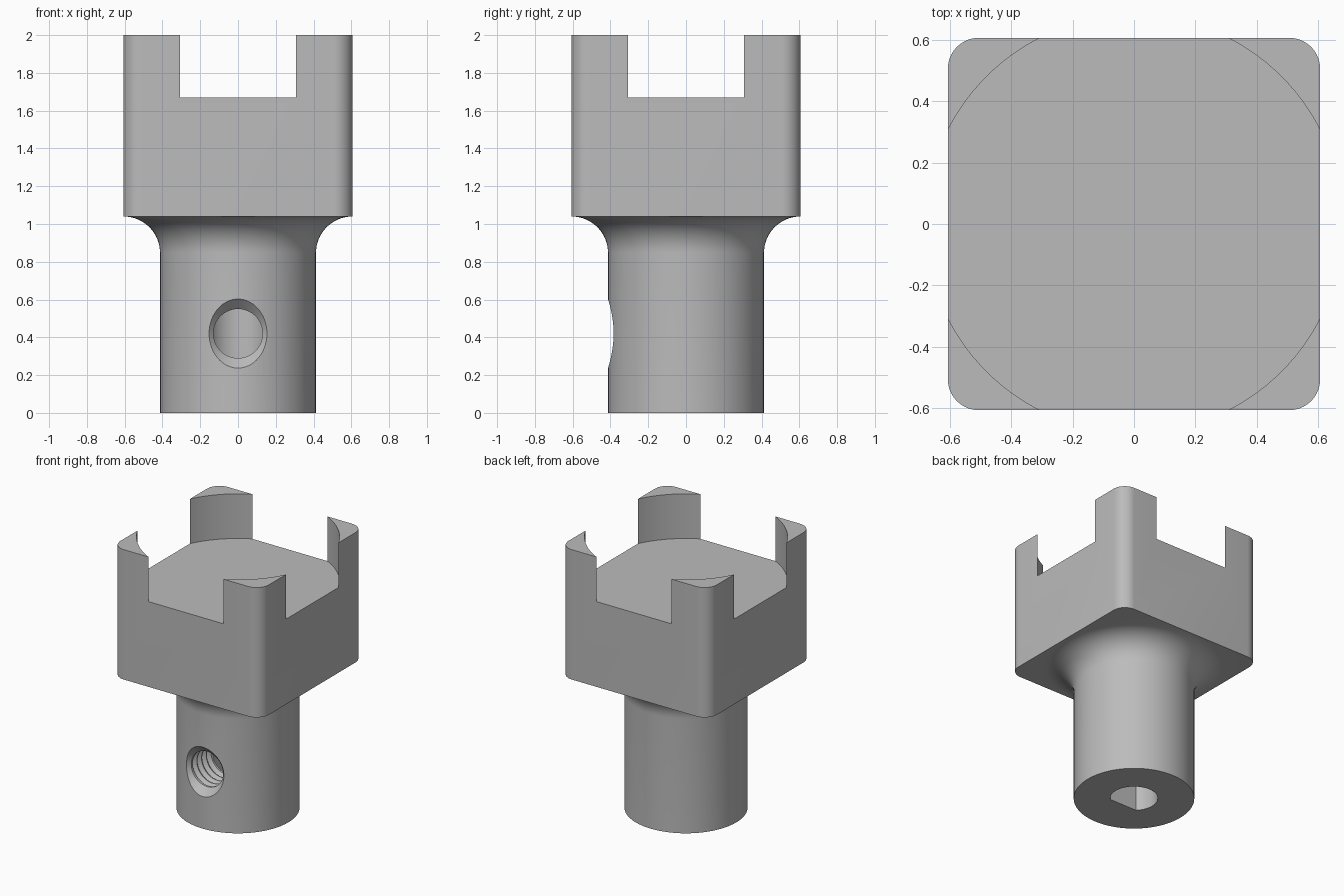
import bpy, bmesh
from math import cos, sin, pi, radians, sqrt
from mathutils import Matrix

cube = bpy.data.objects.get("Cube")
if cube:
    bpy.data.objects.remove(cube, do_unlink=True)

HALF, HEIGHT, HEAD_Z, SEAT_Z = 0.607, 2.0, 1.04, 1.67
SHAFT_R, BORE_R, BORE_TOP, FLAT_Y = 0.413, 0.163, 0.85, -0.115
HOLE_Z, HOLE_R, GROOVE_R = 0.42, 0.13, 0.155

grey = bpy.data.materials.new("plain grey")
grey.use_nodes = True
colour = (0.5, 0.5, 0.5, 1)
grey.diffuse_color = colour
grey.node_tree.nodes["Principled BSDF"].inputs["Base Color"].default_value = colour


def finish(name, bm):
    bmesh.ops.recalc_face_normals(bm, faces=bm.faces)
    mesh = bpy.data.meshes.new(name)
    bm.to_mesh(mesh)
    bm.free()
    mesh.materials.append(grey)
    ob = bpy.data.objects.new(name, mesh)
    bpy.context.collection.objects.link(ob)
    return ob


def lathe(name, profile, steps=96, matrix=None):
    """Spin (radius, height) points round the z axis."""
    bm = bmesh.new()
    verts = [bm.verts.new((r, 0, z)) for r, z in profile]
    edges = [bm.edges.new(pair) for pair in zip(verts, verts[1:])]
    bmesh.ops.spin(bm, geom=verts + edges, cent=(0, 0, 0), axis=(0, 0, 1),
                   angle=2 * pi, steps=steps)
    bmesh.ops.remove_doubles(bm, verts=bm.verts, dist=1e-5)
    if matrix:
        bm.transform(matrix)
    return finish(name, bm)


def prism(name, outline, z0, z1):
    bm = bmesh.new()
    face = bm.faces.new([bm.verts.new((x, y, z0)) for x, y in outline])
    top = bmesh.ops.extrude_face_region(bm, geom=[face])["geom"]
    bmesh.ops.translate(bm, vec=(0, 0, z1 - z0),
                        verts=[v for v in top if isinstance(v, bmesh.types.BMVert)])
    return finish(name, bm)


def combine(target, tool, operation):
    mod = target.modifiers.new(operation, "BOOLEAN")
    mod.operation, mod.object, mod.solver = operation, tool, "EXACT"
    bpy.ops.object.select_all(action="DESELECT")
    bpy.context.view_layer.objects.active = target
    target.select_set(True)
    bpy.ops.object.modifier_apply(modifier=mod.name)
    bpy.data.objects.remove(tool, do_unlink=True)


# Round shaft with a flared fillet under the head
flare = HALF - SHAFT_R - 0.001
fillet = [(SHAFT_R + flare * (1 - cos(a)), HEAD_Z - flare * (1 - sin(a)))
          for a in (radians(90 * i / 16) for i in range(17))]
coupling = lathe("coupling_body", [(0, 0), (SHAFT_R, 0)] + fillet
                 + [(0.45, 1.2), (0, 1.2)])

# Square head with rounded vertical corners
CORNER = 0.1
outline = []
for quarter, (sx, sy) in enumerate([(1, 1), (-1, 1), (-1, -1), (1, -1)]):
    for i in range(11):
        a = radians(90 * quarter + 9 * i)
        outline.append((sx * (HALF - CORNER) + CORNER * cos(a),
                        sy * (HALF - CORNER) + CORNER * sin(a)))
head = prism("head", outline, HEAD_Z, HEIGHT)
combine(coupling, head, "UNION")

# Round seat that leaves four corner posts
seat = lathe("seat_cutter", [(0, SEAT_Z), (0.68, SEAT_Z), (0.68, 2.2), (0, 2.2)], 128)
combine(coupling, seat, "DIFFERENCE")

# D-shaped shaft bore, flat towards the front
flat_x = sqrt(BORE_R ** 2 - FLAT_Y ** 2)
start = -radians(45)
arc = [start + radians(270) * i / 48 for i in range(1, 48)]
d_shape = [(flat_x, FLAT_Y)] + [(BORE_R * cos(a), BORE_R * sin(a)) for a in arc]
d_shape.append((-flat_x, FLAT_Y))
combine(coupling, prism("bore_cutter", d_shape, -0.1, BORE_TOP), "DIFFERENCE")

# Countersunk, grooved screw hole through the front wall into the bore
screw = [(0, 0), (HOLE_R, 0), (HOLE_R, 0.125)]
PITCH = 0.055
for i in range(4):
    z = 0.13 + PITCH * i
    screw += [(HOLE_R, z), (GROOVE_R, z + 0.02),
              (GROOVE_R, z + 0.028), (HOLE_R, z + 0.048)]
screw += [(HOLE_R, 0.36), (0.23, 0.46), (0, 0.46)]
to_front = Matrix.Translation((0, 0, HOLE_Z)) @ Matrix.Rotation(pi / 2, 4, "X")
combine(coupling, lathe("screw_cutter", screw, 64, to_front), "DIFFERENCE")

bpy.ops.object.select_all(action="DESELECT")
coupling.select_set(True)
bpy.context.view_layer.objects.active = coupling
bpy.ops.object.shade_smooth_by_angle(angle=radians(25))
